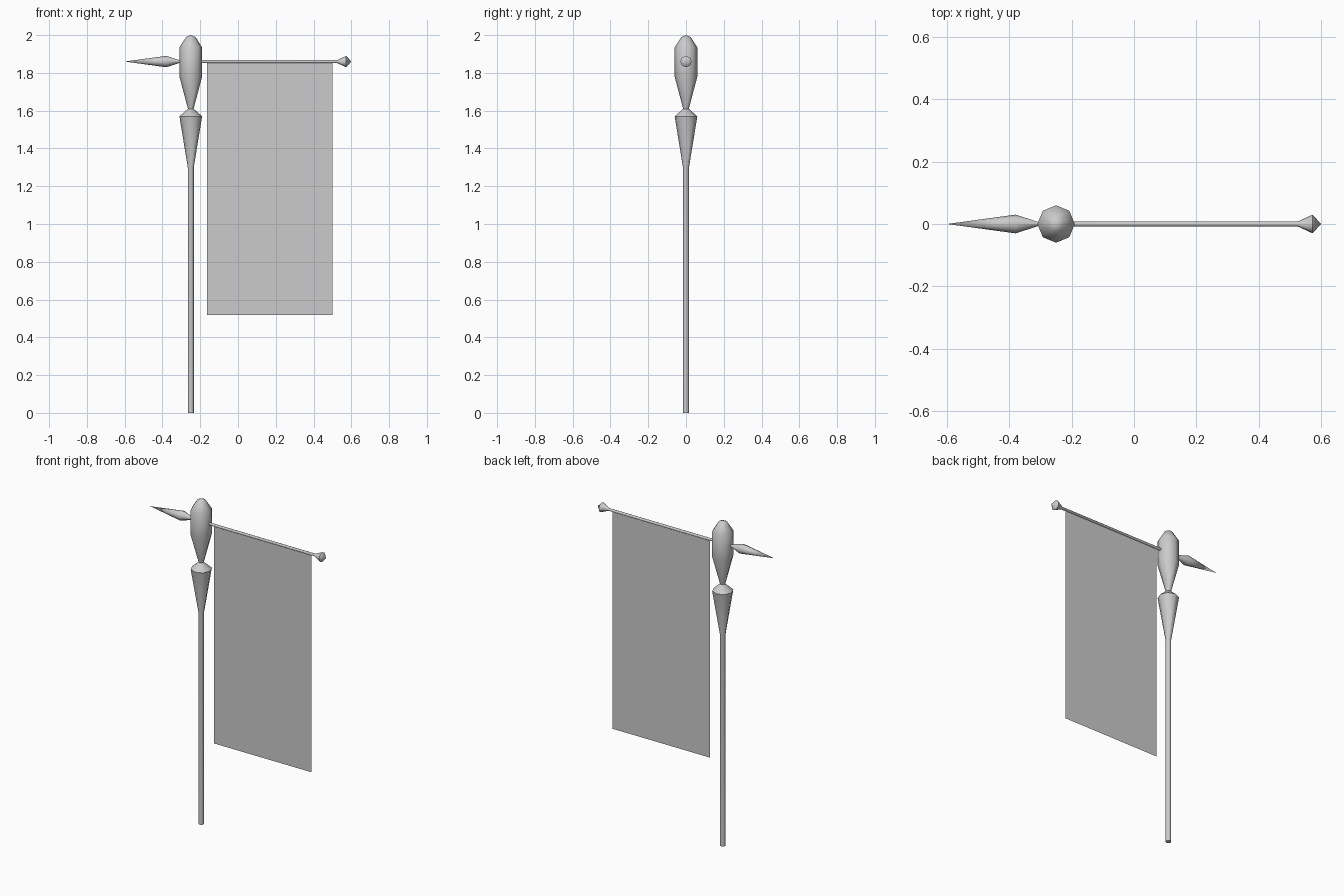
import bpy, bmesh, math
from mathutils import Matrix

if "Cube" in bpy.data.objects:
    bpy.data.objects.remove(bpy.data.objects["Cube"])

POLE_X, BAR_Z, SIDES = -0.25, 1.86, 8


def lathe(name, profile, matrix):
    """Spin (radius, height) points round local z into an eight-sided solid."""
    bm = bmesh.new()
    rings = []
    for r, h in profile:
        if r == 0:
            rings.append([bm.verts.new((0, 0, h))])
        else:
            rings.append([bm.verts.new((r * math.cos(a), r * math.sin(a), h))
                          for a in (2 * math.pi * i / SIDES for i in range(SIDES))])
    for low, high in zip(rings, rings[1:]):
        for i in range(SIDES):
            j = (i + 1) % SIDES
            loop = [low[i % len(low)], low[j % len(low)],
                    high[j % len(high)], high[i % len(high)]]
            bm.faces.new(list(dict.fromkeys(loop)))
    bm.transform(matrix)
    bmesh.ops.recalc_face_normals(bm, faces=bm.faces)
    mesh = bpy.data.meshes.new(name)
    bm.to_mesh(mesh)
    bm.free()
    obj = bpy.data.objects.new(name, mesh)
    bpy.context.collection.objects.link(obj)
    bpy.ops.object.select_all(action='DESELECT')
    obj.select_set(True)
    bpy.context.view_layer.objects.active = obj
    bpy.ops.object.shade_smooth_by_angle(angle=math.radians(50))
    return obj


# Upright pole with flared collar and bulbous head
lathe("pole", [(0, 0), (0.016, 0), (0.016, 1.30), (0.06, 1.57), (0.015, 1.61),
               (0.06, 1.78), (0.06, 1.935), (0.025, 1.99), (0, 2.0)],
      Matrix.Translation((POLE_X, 0, 0)))

# Parts lying along x: local z becomes world x
along_x = Matrix.Translation((0, 0, BAR_Z)) @ Matrix.Rotation(math.pi / 2, 4, 'Y')

# Crossbar with pointed end knob
lathe("crossbar", [(0, -0.25), (0.008, -0.25), (0.008, 0.525),
                   (0.03, 0.573), (0, 0.6)], along_x)

# Spike behind the pole head
lathe("rear_spike", [(0, -0.6), (0.03, -0.38), (0.006, -0.305),
                     (0.006, -0.25), (0, -0.25)], along_x)

# Hanging cloth, a single flat sheet
cloth = bpy.data.meshes.new("banner_cloth")
x0, x1, z0 = -0.165, 0.5, 0.517
cloth.from_pydata([(x0, 0, z0), (x1, 0, z0), (x1, 0, BAR_Z), (x0, 0, BAR_Z)],
                  [], [(0, 1, 2, 3)])
bpy.context.collection.objects.link(bpy.data.objects.new("banner_cloth", cloth))
